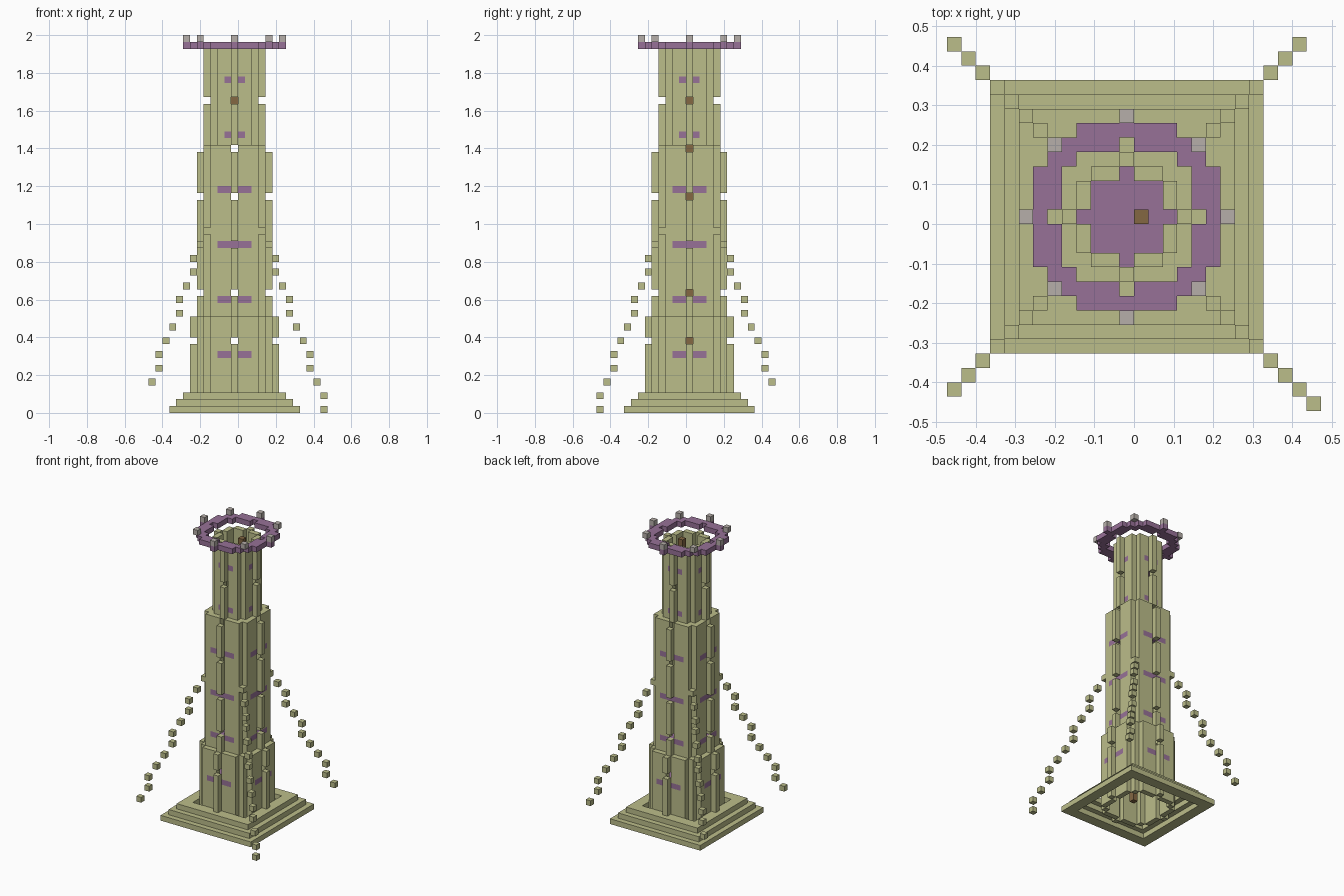
import bpy, bmesh
from math import hypot
from mathutils import Vector

cube = bpy.data.objects.get("Cube")
if cube:
    bpy.data.objects.remove(cube, do_unlink=True)

U = 2 / 55                                  # edge of one block
ORIGIN = Vector((-0.5, 0.5, 0.5)) * U       # centre of the block at the tower axis


def material(name, rgb):
    m = bpy.data.materials.new(name)
    m.use_nodes = True
    m.diffuse_color = (*rgb, 1)
    m.node_tree.nodes["Principled BSDF"].inputs["Base Color"].default_value = (*rgb, 1)
    return m


STONE = material("pale olive stone", (0.50, 0.51, 0.255))
PURPLE = material("dusty purple", (0.31, 0.165, 0.31))
GREY = material("warm grey", (0.47, 0.43, 0.40))
WOOD = material("brown wood", (0.23, 0.135, 0.055))

AXES = [Vector(d) for d in ((1, 0, 0), (-1, 0, 0), (0, 1, 0), (0, -1, 0), (0, 0, 1), (0, 0, -1))]


def blocks(name, cells, mat):
    """Build the outer skin of a set of unit blocks as one object."""
    cells = set(cells)
    bm = bmesh.new()
    for c in cells:
        for n in AXES:
            if tuple(int(a + b) for a, b in zip(c, n)) in cells:
                continue
            s = Vector((n.y, n.z, n.x))
            t = n.cross(s)
            mid = Vector(c) + n / 2
            corners = (mid - s/2 - t/2, mid + s/2 - t/2, mid + s/2 + t/2, mid - s/2 + t/2)
            bm.faces.new([bm.verts.new(p * U + ORIGIN) for p in corners])
    bmesh.ops.remove_doubles(bm, verts=bm.verts, dist=U / 100)
    mesh = bpy.data.meshes.new(name)
    bm.to_mesh(mesh)
    bm.free()
    mesh.materials.append(mat)
    obj = bpy.data.objects.new(name, mesh)
    bpy.context.collection.objects.link(obj)
    return obj


def ring(inner, outer):
    """Plan of a round ring, inner < distance <= outer."""
    span = range(-outer, outer + 1)
    return [(i, j) for i in span for j in span if inner < hypot(i, j) <= outer]


def square_ring(half, width):
    span = range(-half, half + 1)
    return [(i, j) for i in span for j in span if max(abs(i), abs(j)) > half - width]


# Stepped square base, each tier one block narrower
for k in range(3):
    blocks(f"base_tier_{k + 1}", [(i, j, k) for i, j in square_ring(9 - k, 2)], STONE)

# Round tower in three narrowing storeys, with window slots and floors
floor_levels = range(8, 50, 8)
window_levels = range(10, 50, 7)
for name, radius, low, high in (("lower", 6, 0, 14), ("middle", 5, 14, 39), ("upper", 4, 39, 53)):
    walls = []
    for i, j in ring(radius - 1, radius):
        for k in range(low, high):
            window = i * j == 0 and k in window_levels
            floor = k in floor_levels and hypot(i, j) <= radius - 0.5
            if not window and not floor:
                walls.append((i, j, k))
    blocks(f"{name}_tower_wall", walls, STONE)
    for k in floor_levels:
        if low <= k < high:
            plan = [c for c in ring(-1, radius) if hypot(*c) <= radius - 0.5]
            blocks(f"{name}_floor_{k // 8}", [(i, j, k) for i, j in plan if (i, j) != (1, 0)], PURPLE)

# Wooden post inside the tower with one peg
blocks("inner_post", [(1, 0, k) for k in range(1, 53)] + [(0, 0, 45)], WOOD)

# Crown ring and its battlements
blocks("crown_ring", [(i, j, 53) for i, j in ring(5, 7)], PURPLE)
merlons = [(i, j, 54) for i, j in ((7, 0), (-7, 0), (0, 7), (0, -7))]
merlons += [(5 * a, 5 * b, 54) for a in (-1, 1) for b in (-1, 1)]
blocks("battlements", merlons, GREY)

# Chains of loose blocks sloping down from the corners; the front left one is longest
for side, a in (("left", 1), ("right", -1)):
    for face, b in (("front", -1), ("back", 1)):
        count = 14 if (side, face) == ("left", "front") else 12
        links = []
        for n in range(count):
            out = int(4.6 + n * 5 / 7)
            links.append((a * out, b * out, 26 - 2 * n))
        blocks(f"{face}_{side}_chain", links, STONE)
